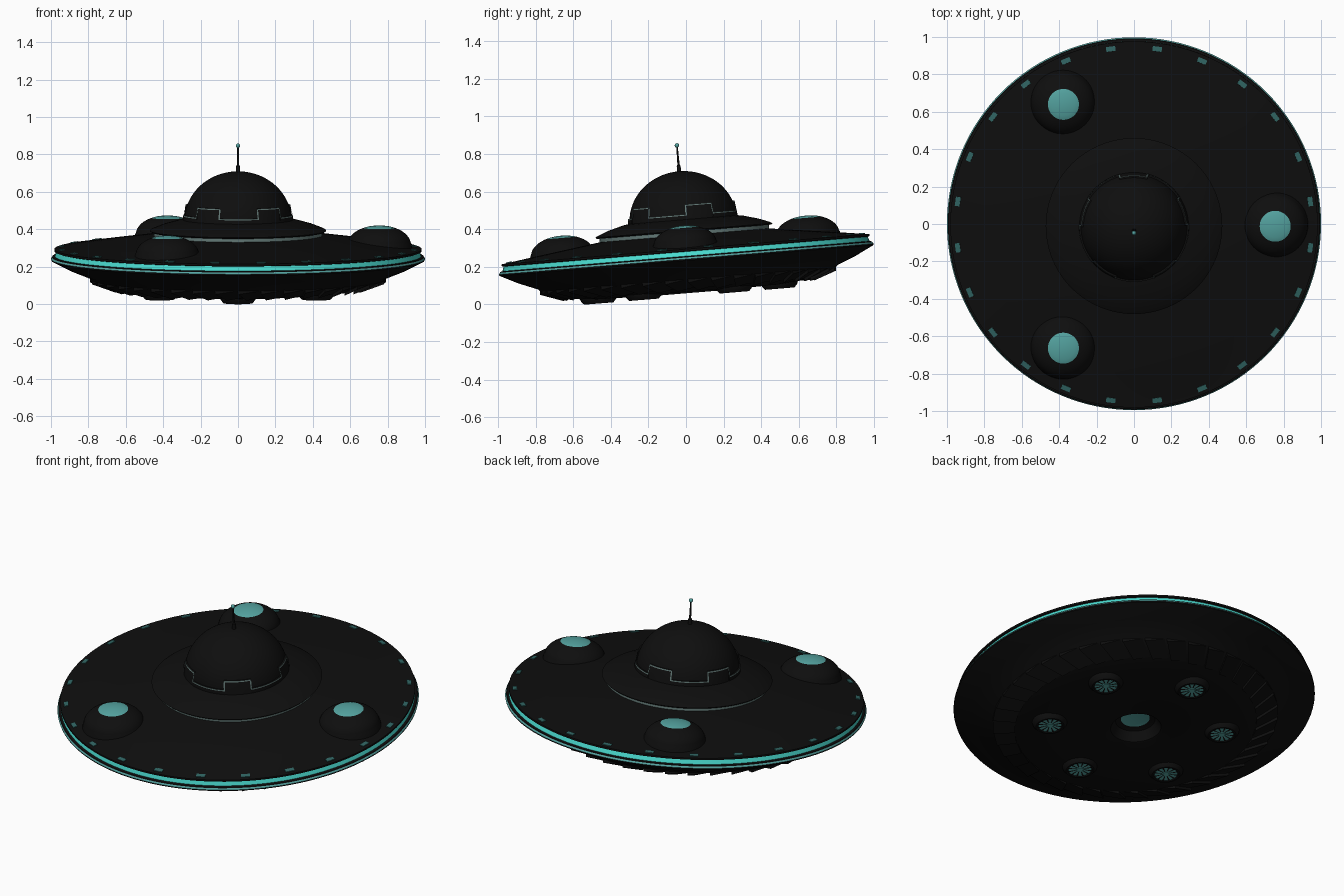
import bpy, bmesh, math
from math import sin, cos, pi, radians, sqrt
from mathutils import Matrix

if "Cube" in bpy.data.objects:
    bpy.data.objects.remove(bpy.data.objects["Cube"])

# whole craft leans nose-down around the rim centre
TILT = Matrix.Translation((0, 0, 0.26)) @ Matrix.Rotation(radians(4.7), 4, 'X')

def material(name, rgb):
    m = bpy.data.materials.new(name)
    m.diffuse_color = (*rgb, 1)
    m.use_nodes = True
    m.node_tree.nodes["Principled BSDF"].inputs["Base Color"].default_value = m.diffuse_color
    return m

BLACK = material("hull_black", (0.0045, 0.0045, 0.0045))
BRIGHT = material("bright_teal", (0.07, 0.72, 0.64))
LENS = material("lens_teal", (0.09, 0.37, 0.355))
DIM = material("window_teal", (0.03, 0.13, 0.125))
GREY = material("glow_grey_teal", (0.13, 0.20, 0.19))
MATS = [BLACK, BRIGHT, LENS, DIM, GREY]

def finish(name, bm, place=Matrix(), angle=30, fix=True):
    bmesh.ops.remove_doubles(bm, verts=bm.verts, dist=1e-5)
    if fix:
        bmesh.ops.recalc_face_normals(bm, faces=bm.faces)
    bm.transform(TILT @ place)
    me = bpy.data.meshes.new(name)
    bm.to_mesh(me)
    bm.free()
    for m in MATS:
        me.materials.append(m)
    ob = bpy.data.objects.new(name, me)
    bpy.context.collection.objects.link(ob)
    bpy.ops.object.select_all(action='DESELECT')
    ob.select_set(True)
    bpy.context.view_layer.objects.active = ob
    bpy.ops.object.shade_smooth_by_angle(angle=radians(angle))
    return ob

def pol(r, a, z):
    return (r * cos(a), r * sin(a), z)

def face(bm, pts, mat=0):
    f = bm.faces.new([bm.verts.new(p) for p in pts])
    f.material_index = mat
    return f

def revolve(name, prof, rule=lambda j, i: 0, n=96, place=Matrix(), angle=30):
    """Spin (radius, height) points round z; rule(segment, step) gives the colour."""
    bm = bmesh.new()
    for j in range(len(prof) - 1):
        (r0, z0), (r1, z1) = prof[j], prof[j + 1]
        for i in range(n):
            a, b = 2 * pi * i / n, 2 * pi * (i + 1) / n
            pts = [pol(r0, a, z0)] + ([pol(r0, b, z0)] if r0 > 0 else [])
            pts += ([pol(r1, b, z1)] if r1 > 0 else []) + [pol(r1, a, z1)]
            face(bm, pts, rule(j, i))
    return finish(name, bm, place, angle)

# saucer hull, with rim bands and a recessed lamp underneath
hull = [(0, 0.112), (0.45, 0.108), (0.80, 0.060), (0.965, 0.036), (0.982, 0.034),
        (0.982, 0.024), (0.972, 0.021), (0.980, -0.003), (0.992, -0.006),
        (0.995, -0.010), (1.0, -0.019), (0.998, -0.026), (0.90, -0.075),
        (0.80, -0.115), (0.785, -0.130), (0.66, -0.175), (0.50, -0.193),
        (0.15, -0.200), (0.14, -0.196), (0.11, -0.145), (0.08, -0.135), (0, -0.135)]
revolve("saucer_hull", hull, lambda j, i: {6: 1, 9: 2, 20: 2}.get(j, 0), n=128)

# glowing neck and the stepped skirt under the dome
revolve("skirt_neck", [(0.452, 0.10), (0.452, 0.13)], lambda j, i: 4)
revolve("dome_skirt", [(0.30, 0.127), (0.465, 0.127), (0.472, 0.134), (0.462, 0.141),
                       (0.40, 0.165), (0.32, 0.187), (0.27, 0.195)])

# main dome
def dome_r(h):
    return 0.285 * sqrt(max(0, 1 - ((h - 0.19) / 0.26) ** 2))
dome = [(0.285 * cos(t * pi / 40), 0.19 + 0.26 * sin(t * pi / 40)) for t in range(20)]
revolve("dome", [(0.285, 0.15)] + dome + [(0, 0.45)])

# notched collar with a thin glowing edge
bm = bmesh.new()
N, LOW, HIGH, W = 240, 0.212, 0.264, 0.007
def level(i):
    phase = ((i / N * 360 + 90) * 5 / 360 + 0.28) % 1
    return LOW if phase < 0.56 else HIGH
for i in range(N):
    a, b = 2 * pi * i / N, 2 * pi * (i + 1) / N
    h = level(i)
    step = level((i + 1) % N) != h or level(i - 1) != h
    bottom = LOW if step else h
    rows = [(0.18, 0), (bottom, 4), (h + W, 0)]
    for k in range(2):
        (z0, _), (z1, _) = rows[k], rows[k + 1]
        r0, r1 = dome_r(z0) + 0.009, dome_r(z1) + 0.009
        face(bm, [pol(r0, a, z0), pol(r0, b, z0), pol(r1, b, z1), pol(r1, a, z1)], 4 * k)
    z, r = h + W, dome_r(h + W)
    face(bm, [pol(r + 0.009, a, z), pol(r + 0.009, b, z),
              pol(r - 0.005, b, z), pol(r - 0.005, a, z)])
finish("dome_collar", bm, fix=False)

# antenna
revolve("antenna_mast", [(0.012, 0.44), (0.010, 0.48), (0.006, 0.485), (0.004, 0.585),
                         (0, 0.585)], n=16)
ball = [(0.012 * sin(t * pi / 10), 0.588 - 0.012 * cos(t * pi / 10)) for t in range(1, 10)]
revolve("antenna_tip", [(0, 0.576)] + ball + [(0, 0.6)], lambda j, i: 2, n=16)

# three pods with lens tops
pod = [(0.178, -0.035), (0.172, 0)]
pod += [(0.168 * cos(t * pi / 32), 0.098 * sin(t * pi / 32)) for t in range(1, 11)]
pod += [(0.083, 0.0855), (0.081, 0.0865), (0.06, 0.092), (0.03, 0.0965), (0, 0.098)]
for k in range(3):
    a = k * 2 * pi / 3
    revolve("pod_%d" % (k + 1), pod, lambda j, i: 2 if j >= 12 else 0, n=48,
            place=Matrix.Translation(pol(0.755, a, 0.062)))

# rim windows: 24 thin plates lying on the upper deck
for k in range(24):
    a = radians(7.5 + 15 * k)
    bm = bmesh.new()
    bmesh.ops.create_cube(bm, size=1)
    bm.transform(Matrix.Diagonal((0.026, 0.05, 0.008, 1)))
    for f in bm.faces:
        f.material_index = 3
    finish("rim_window_%d" % (k + 1), bm, Matrix.Rotation(a, 4, 'Z')
           @ Matrix.Translation((0.95, 0, 0.039)) @ Matrix.Rotation(radians(8.3), 4, 'Y'))

# ring of slanted vanes under the hull
bm = bmesh.new()
V = 40
for i in range(V):
    a, b = 2 * pi * i / V, 2 * pi * (i + 0.9) / V
    s, d = radians(4), 0.017
    o0, o1 = pol(0.79, a, -0.128 - d), pol(0.79, b, -0.128)
    n0, n1 = pol(0.67, a + s, -0.171 - d), pol(0.67, b + s, -0.171)
    ot, nt = pol(0.79, a, -0.122), pol(0.67, a + s, -0.165)
    face(bm, [o0, n0, n1, o1])
    face(bm, [o0, ot, nt, n0])
    face(bm, [n0, nt, n1])
    face(bm, [o0, o1, ot])
finish("underside_vanes", bm)

# six underside emitters with spoked lamps
emitter = [(0.098, -0.185), (0.094, -0.198), (0.078, -0.216), (0.068, -0.216),
           (0.064, -0.211), (0.022, -0.209), (0.018, -0.212), (0, -0.212)]
for k in range(6):
    a = radians(30 + 60 * k)
    revolve("emitter_%d" % (k + 1), emitter,
            lambda j, i: 2 if j >= 5 or (j == 4 and i % 3) else 0, n=36,
            place=Matrix.Translation(pol(0.483, a, 0)))
